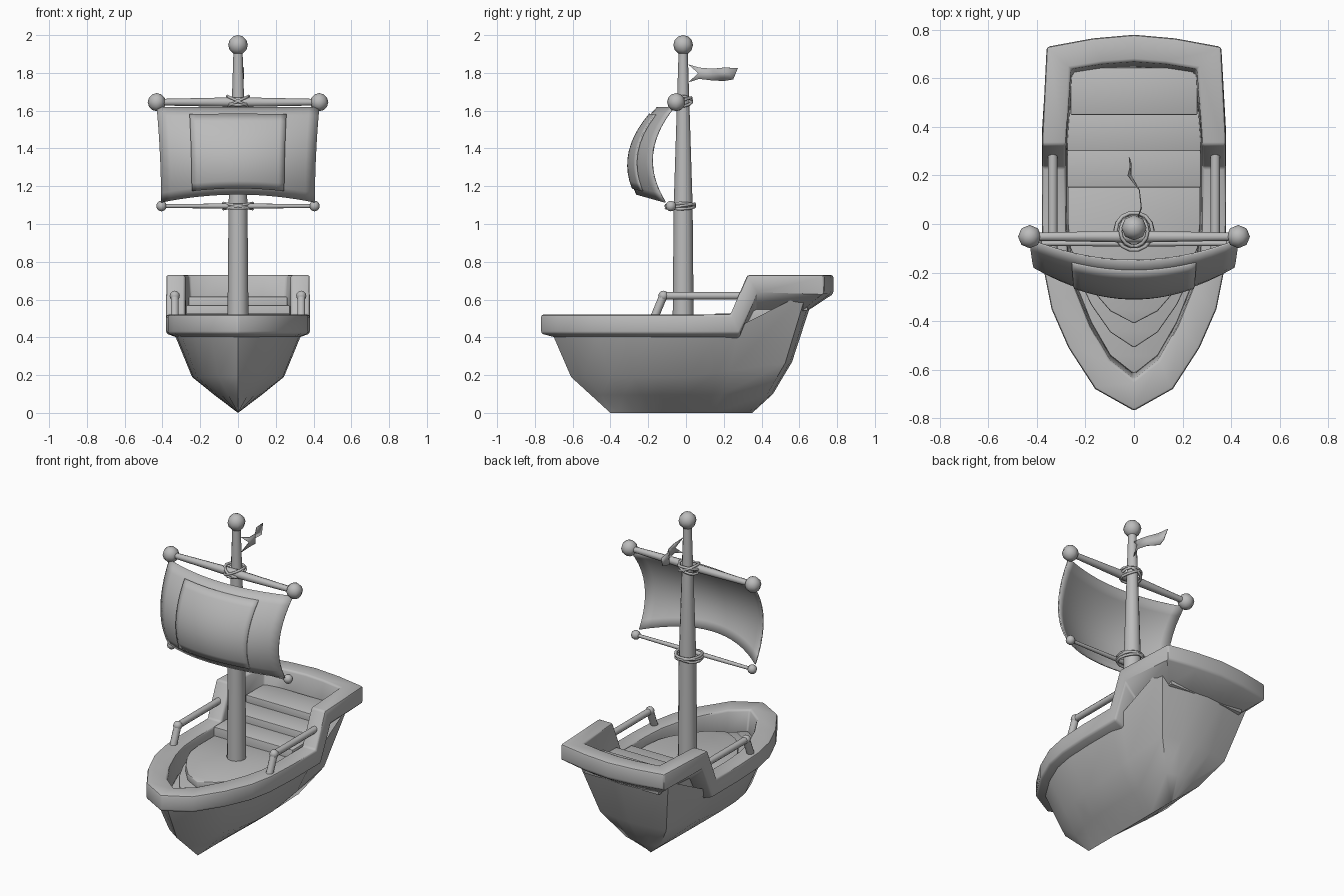
import bpy, bmesh, math
from mathutils import Vector, Matrix

old = bpy.data.objects.get("Cube")
if old:
    bpy.data.objects.remove(old)

grey = bpy.data.materials.new("plain_grey")
grey.use_nodes = True
grey.diffuse_color = (0.5, 0.5, 0.5, 1)
grey.node_tree.nodes["Principled BSDF"].inputs["Base Color"].default_value = (0.5, 0.5, 0.5, 1)


def finish(name, bm, bevel=0.0, angle=40, thick=0.0):
    """Clean the mesh, round its sharp edges and make an object of it."""
    bmesh.ops.remove_doubles(bm, verts=bm.verts, dist=0.0005)
    bmesh.ops.recalc_face_normals(bm, faces=bm.faces)
    if bevel:
        sharp = [e for e in bm.edges if e.calc_face_angle(0) > math.radians(55)]
        bmesh.ops.bevel(bm, geom=sharp, offset=bevel, segments=2, profile=0.5,
                        affect='EDGES', clamp_overlap=True)
    me = bpy.data.meshes.new(name)
    bm.to_mesh(me)
    bm.free()
    me.shade_smooth()
    me.set_sharp_from_angle(angle=math.radians(angle))
    me.materials.append(grey)
    ob = bpy.data.objects.new(name, me)
    bpy.context.collection.objects.link(ob)
    if thick:
        mod = ob.modifiers.new("thickness", 'SOLIDIFY')
        mod.thickness = thick
        mod.offset = 0
    return ob


def grid(bm, rows, wrap_u=False, wrap_v=False):
    """Skin rows of points with quads."""
    vs = [[bm.verts.new(p) for p in row] for row in rows]
    n, m = len(vs), len(vs[0])
    for i in range(n if wrap_v else n - 1):
        for j in range(m if wrap_u else m - 1):
            a, b = (i + 1) % n, (j + 1) % m
            bm.faces.new((vs[i][j], vs[i][b], vs[a][b], vs[a][j]))
    return vs


def full(half):
    """Mirror a bow-to-stern half outline into a closed loop."""
    return half + [(-x, y, z) for x, y, z in half[-2:0:-1]]


def rod(name, p, q, r1, r2, sides=12):
    p, q = Vector(p), Vector(q)
    d = q - p
    m = Matrix.Translation((p + q) / 2) @ d.to_track_quat('Z', 'Y').to_matrix().to_4x4()
    bm = bmesh.new()
    bmesh.ops.create_cone(bm, cap_ends=True, segments=sides, radius1=r1, radius2=r2,
                          depth=d.length, matrix=m)
    return finish(name, bm)


def ball(name, p, r):
    bm = bmesh.new()
    bmesh.ops.create_uvsphere(bm, u_segments=8, v_segments=6, radius=r,
                              matrix=Matrix.Translation(p))
    return finish(name, bm, angle=50)


def box(name, lo, hi):
    lo, hi = Vector(lo), Vector(hi)
    bm = bmesh.new()
    bmesh.ops.create_cube(bm, size=1, matrix=Matrix.Translation((lo + hi) / 2)
                          @ Matrix.Diagonal((*(hi - lo), 1)))
    return finish(name, bm, bevel=0.006)


# Half outlines of the rim, bow to stern; the rim steps up at index STEP
OUTER = [(0, -.77), (.16, -.68), (.27, -.51), (.34, -.35), (.37, -.2), (.38, 0),
         (.38, .235), (.38, .325), (.36, .73), (.17, .765), (0, .78)]
INNER = [(0, -.64), (.10, -.56), (.18, -.42), (.24, -.27), (.27, -.15), (.28, 0),
         (.28, .235), (.28, .325), (.26, .64), (.13, .66), (0, .67)]
STEP = 7


def level(i, low, high):
    return low if i < STEP else high


def slant(i):
    return 0.05 if i in (STEP - 1, STEP) else 0


# Hull: outline scaled down to a keel line
def hull_row(sx, bow, stern, low, high):
    half = []
    for x, y in OUTER:
        y2 = y * (bow if y < 0 else stern)
        t = min(max((y2 - .27) / .1, 0), 1) if high > .5 else max(y, 0) / .78
        half.append((x * sx, y2, low + (high - low) * t))
    return full(half)


bm = bmesh.new()
grid(bm, [hull_row(0, .52, .45, 0, 0), hull_row(.33, .655, .59, .095, .1),
          hull_row(.64, .79, .72, .19, .27), hull_row(.9, .925, .875, .43, .64)], wrap_u=True)
finish("hull", bm, angle=50)

# Rim
bm = bmesh.new()
rim = [[(x, y + slant(i), level(i, .42, .63)) for i, (x, y) in enumerate(OUTER)],
       [(x, y, level(i, .52, .73)) for i, (x, y) in enumerate(OUTER)],
       [(x, y, level(i, .52, .73)) for i, (x, y) in enumerate(INNER)],
       [(x * .97, y * .96 + slant(i), level(i, .38, .54)) for i, (x, y) in enumerate(INNER)]]
grid(bm, [full(r) for r in rim], wrap_u=True, wrap_v=True)
finish("rim", bm, bevel=.012)


# Decks in the bow, each smaller and higher than the last
def deck(name, bow_y, z, depth):
    half = [(x * .975, y * bow_y / INNER[0][1]) for x, y in INNER[:6]] + [(.273, .2)]
    loop = half + [(-x, y) for x, y in half[:0:-1]]
    bm = bmesh.new()
    rows = grid(bm, [[(x, y, h) for x, y in loop] for h in (z - depth, z)], wrap_u=True)
    for r in rows:
        bm.faces.new(r)
    finish(name, bm, bevel=.006)


deck("bow_floor", -.625, .39, .02)
deck("lower_deck", -.51, .43, .05)
deck("main_deck", -.41, .47, .05)

# Steps rising to the stern seat
box("lower_step", (-.275, .15, .42), (.275, .34, .525))
box("upper_step", (-.275, .30, .47), (.275, .48, .57))
box("stern_seat", (-.262, .45, .54), (.262, .645, .615))

# Hand rails
for side, s in (("left", 1), ("right", -1)):
    x = s * .335
    rod(side + "_rail_post", (x, -.17, .50), (x, -.12, .62), .022, .022, 10)
    rod(side + "_rail_bar", (x, -.12, .62), (x, .31, .62), .02, .02, 10)
    ball(side + "_rail_joint", (x, -.12, .62), .027)

# Mast
MY = -.015
rod("lower_mast", (0, MY, .45), (0, MY, 1.1), .056, .05)
rod("upper_mast", (0, MY, 1.1), (0, MY, 1.92), .05, .024)
ball("mast_ball", (0, MY, 1.948), .052)

# Yards with end knobs
for name, y, z, reach, r_mid, r_end, knob in (("upper_yard", -.052, 1.645, .43, .026, .017, .048),
                                              ("lower_yard", -.08, 1.095, .405, .014, .010, .028)):
    for side, s in (("left", 1), ("right", -1)):
        rod(f"{name}_{side}", (0, y, z), (s * reach, y, z), r_mid, r_end, 10)
        ball(f"{name}_{side}_knob", (s * reach, y, z), knob)


# Rope lashings: crossed rings round mast and yard
def ring(name, z, major, tilt, axis):
    m = Matrix.Translation((0, MY - .015, z)) @ Matrix.Rotation(tilt, 4, axis)
    rows = []
    for i in range(14):
        a = math.tau * i / 14
        rows.append([m @ Vector(((major + .008 * math.cos(b)) * math.cos(a),
                                 (major + .008 * math.cos(b)) * math.sin(a),
                                 .008 * math.sin(b)))
                     for b in (math.tau * j / 6 for j in range(6))])
    bm = bmesh.new()
    grid(bm, rows, wrap_u=True, wrap_v=True)
    finish(name, bm, angle=70)


for k, (tilt, axis) in enumerate(((.2, 'Y'), (-.2, 'Y'), (.15, 'X'))):
    ring(f"lower_lashing_{k}", 1.095, .078, tilt, axis)
    ring(f"upper_lashing_{k}", 1.65, .062, tilt * 2.2, axis)


# Billowing sail and its raised front panel
def sail_point(u, v):
    belly = 1 - u * u
    bulge = 4 * v * (1 - v)
    edge = -.065 - .045 * v - .09 * bulge
    centre = -.15 - .11 * v - .085 * bulge
    z = 1.618 + (1.115 + .042 * belly - 1.618) * v
    return Vector((u * (.43 - .025 * v - .006 * bulge), edge + (centre - edge) * belly, z))


def cloth(name, u_max, v0, v1, offset, thick):
    bm = bmesh.new()
    grid(bm, [[sail_point(u_max * (i / 8 - 1), v0 + (v1 - v0) * j / 10) + Vector((0, offset, 0))
               for i in range(17)] for j in range(11)])
    finish(name, bm, thick=thick)


cloth("sail", 1, 0, 1, 0, .008)
cloth("sail_panel", .6, .08, .93, -.008, .009)

# Pennant: a waving strip tied to the mast by two points
top = [(.012, .012, 1.845), (.03, .07, 1.828), (.022, .14, 1.822), (-.012, .2, 1.828), (-.02, .275, 1.826)]
low = [(.012, .012, 1.75), (.03, .07, 1.768), (.022, .14, 1.76), (-.025, .2, 1.757), (-.012, .25, 1.765)]
bm = bmesh.new()
t = [bm.verts.new(p) for p in top]
b = [bm.verts.new(p) for p in low]
notch = bm.verts.new((.03, .065, 1.798))
bm.faces.new((t[0], notch, t[1]))
bm.faces.new((b[0], b[1], notch))
bm.faces.new((t[1], notch, b[1], b[2], t[2]))
for i in (2, 3):
    bm.faces.new((t[i], b[i], b[i + 1], t[i + 1]))
finish("pennant", bm, thick=.004)
